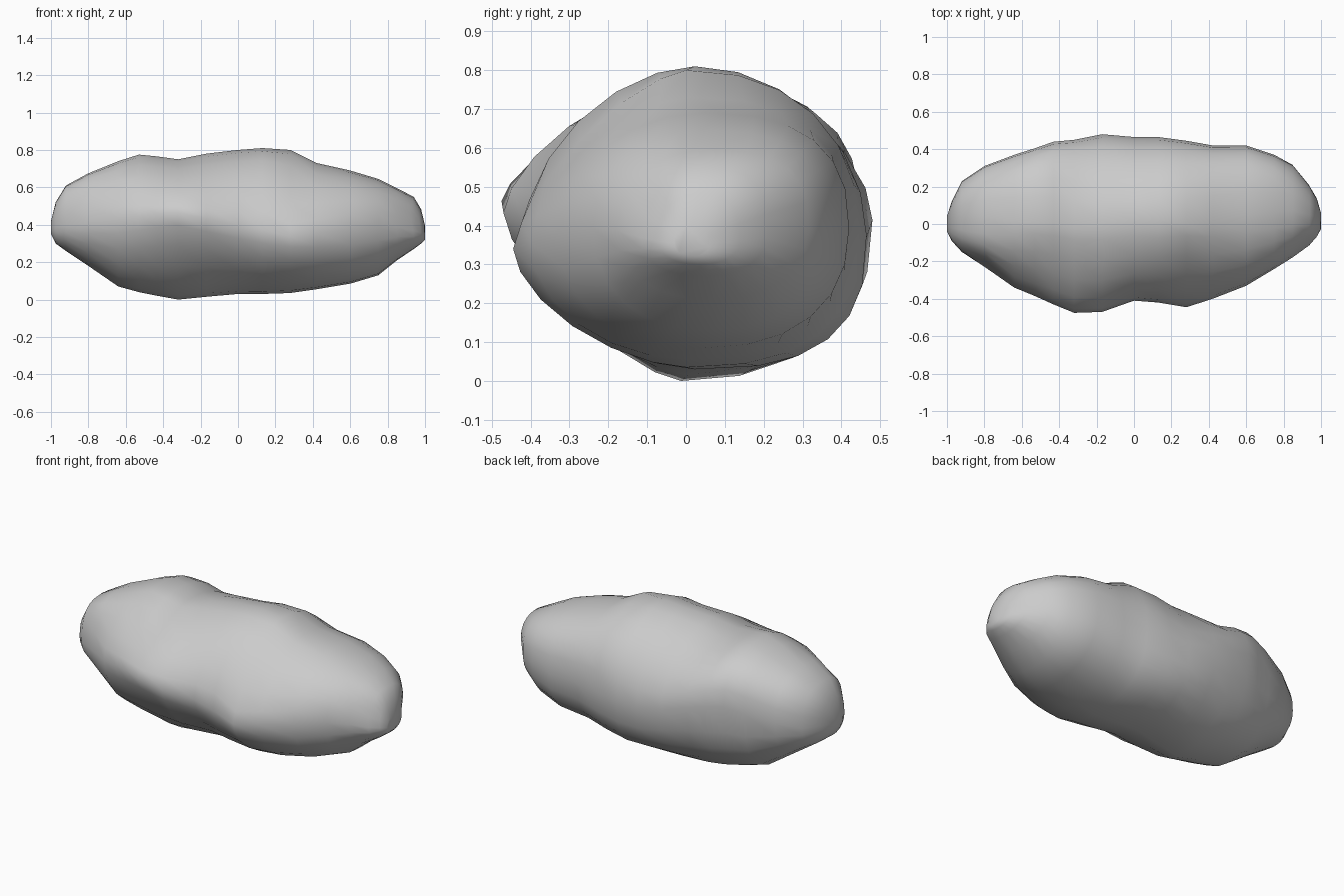
import bpy
import bmesh
from math import cos, sin, tau, exp
from mathutils import Vector

cube = bpy.data.objects.get("Cube")
if cube:
    bpy.data.objects.remove(cube, do_unlink=True)

SIDES = 24

# Outline stations along the length: x, underside z, top z, front y, back y
stations = [
    (-1, .35, .42, -.04, .04),
    (-.975, .30, .52, -.09, .12),
    (-.92, .26, .61, -.15, .23),
    (-.8, .18, .675, -.23, .31),
    (-.64, .07, .74, -.34, .37),
    (-.53, .04, .775, -.385, .405),
    (-.43, .02, .765, -.43, .44),
    (-.32, 0, .75, -.475, .45),
    (-.17, .015, .78, -.47, .48),
    (0, .03, .8, -.41, .465),
    (.13, .03, .81, -.42, .465),
    (.28, .035, .8, -.445, .445),
    (.42, .055, .73, -.4, .42),
    (.6, .085, .69, -.33, .42),
    (.75, .13, .645, -.24, .37),
    (.85, .21, .595, -.18, .32),
    (.94, .27, .55, -.12, .22),
    (.98, .3, .485, -.07, .14),
    (1, .32, .4, -.03, .06),
]

# Height of the widest point along the front and back flanks
front_flank = [(-1, .385), (-.35, .47), (.28, .34), (.8, .4), (1, .355)]
back_flank = [(-1, .385), (-.5, .5), (0, .37), (.8, .4), (1, .355)]

# Fullness of each quarter of the section along the length (2 is an ellipse)
front_top = [(-1, 2.4), (-.9, 3), (-.6, 1.55), (-.35, 1.4), (-.1, 1.65),
             (.12, 1.8), (.28, 1.4), (.7, 2.1), (1, 2.5)]
front_under = [(-1, 2.2), (-.6, 1.7), (-.3, 1.38), (.1, 1.7), (.3, 1.65),
               (.5, 2.15), (1, 2.3)]
back_top = [(-1, 2.4), (-.6, 2.7), (-.3, 2.1), (-.12, 1.7), (.1, 1.9),
            (.4, 2.5), (1, 2.6)]
back_under = [(-1, 2.2), (-.6, 2.6), (-.25, 2.35), (.08, 2.8), (.4, 2.3), (1, 2.2)]

# Hollows: centre, radius, depth
hollows = [
    (Vector((.93, -.1, .47)), .09, .025),
    (Vector((.92, .24, .34)), .09, .025),
    (Vector((-.77, -.22, .57)), .09, .035),
]


def interpolate(curve, x):
    for (xa, a), (xb, b) in zip(curve, curve[1:]):
        if x <= xb:
            return a + (b - a) * (x - xa) / (xb - xa)
    return curve[-1][1]


def section_point(station, angle):
    """Point on a lopsided oval whose four quarters differ in fullness."""
    x, low, high, front, back = station
    c, s = cos(angle), sin(angle)
    middle = (front + back) / 2
    sideways = (c + 1) / 2
    waist = (interpolate(front_flank, x) * (1 - sideways)
             + interpolate(back_flank, x) * sideways)
    if c >= 0:
        quarter = back_top if s >= 0 else back_under
    else:
        quarter = front_top if s >= 0 else front_under
    power = 2 / interpolate(quarter, x)
    width = (back if c >= 0 else front) - middle
    height = (high if s >= 0 else low) - waist
    return Vector((x, middle + width * abs(c) ** power,
                   waist + height * abs(s) ** power))


# Rock body: rings lofted end to end
bm = bmesh.new()
rings = [[bm.verts.new(section_point(st, tau * i / SIDES)) for i in range(SIDES)]
         for st in stations]
for ring, following in zip(rings, rings[1:]):
    for i in range(SIDES):
        j = (i + 1) % SIDES
        bm.faces.new((ring[i], ring[j], following[j], following[i]))
bm.faces.new(rings[0])
bm.faces.new(rings[-1])
bmesh.ops.recalc_face_normals(bm, faces=bm.faces)
bm.normal_update()

# Press the hollows into the surface
shifts = []
for v in bm.verts:
    push = sum(depth * exp(-((v.co - centre).length / radius) ** 2)
               for centre, radius, depth in hollows)
    shifts.append(-v.normal * push)
for v, shift in zip(bm.verts, shifts):
    v.co += shift
for face in bm.faces:
    face.smooth = True

mesh = bpy.data.meshes.new("rock_body")
bm.to_mesh(mesh)
bm.free()

# Stone colour
stone = bpy.data.materials.new("grey_stone")
stone.use_nodes = True
colour = (.6, .6, .6, 1)
stone.diffuse_color = colour
shader = stone.node_tree.nodes["Principled BSDF"]
shader.inputs["Base Color"].default_value = colour
mesh.materials.append(stone)

rock = bpy.data.objects.new("rock_body", mesh)
bpy.context.collection.objects.link(rock)
